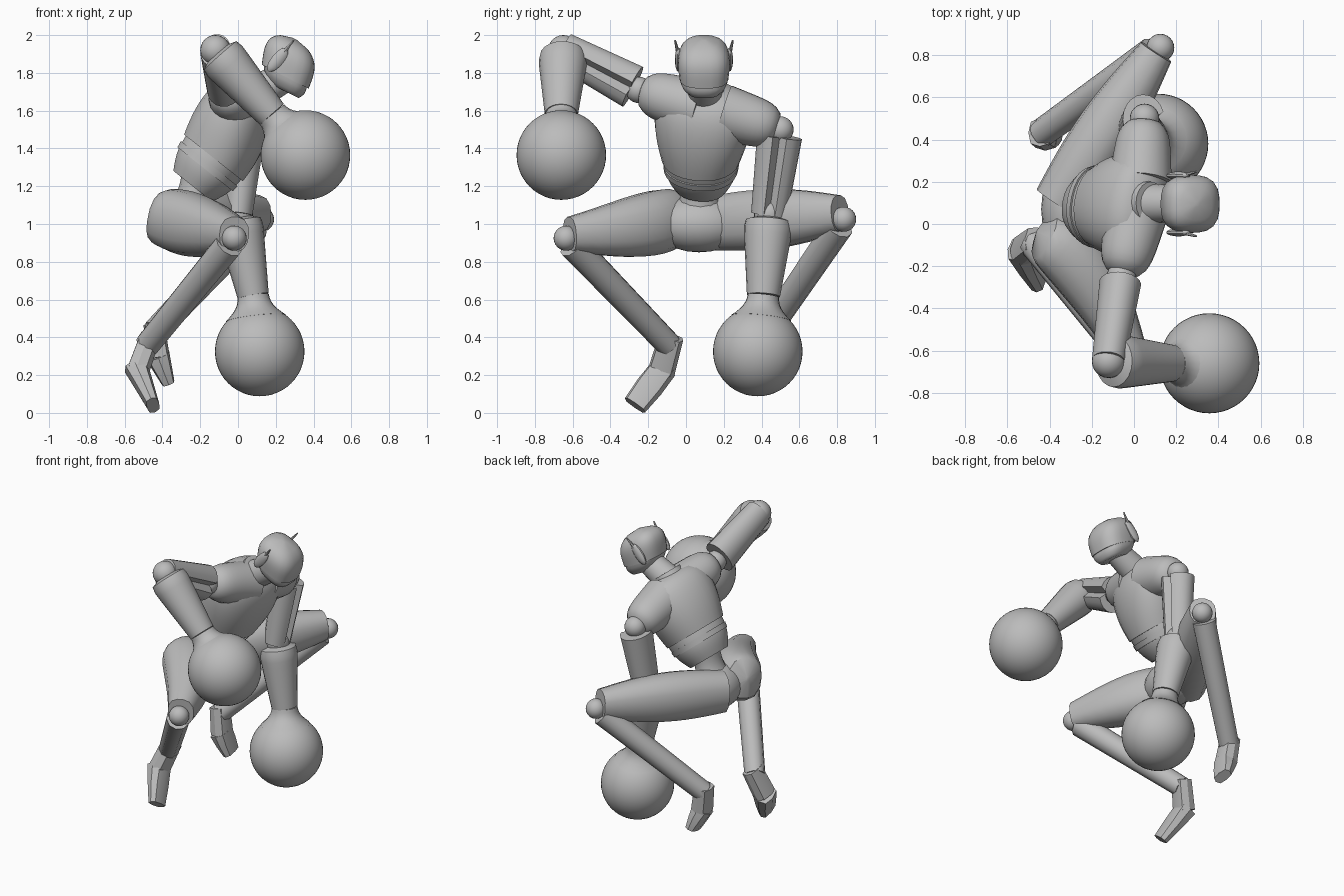
import bpy, bmesh, math
from mathutils import Vector

cube = bpy.data.objects.get("Cube")
if cube:
    bpy.data.objects.remove(cube, do_unlink=True)

GREY = (.5, .5, .5, 1)
matte_grey = bpy.data.materials.new("matte_grey")
matte_grey.use_nodes = True
matte_grey.diffuse_color = GREY
matte_grey.node_tree.nodes["Principled BSDF"].inputs["Base Color"].default_value = GREY


def finish(name, bm, angle=40):
    bmesh.ops.recalc_face_normals(bm, faces=bm.faces)
    mesh = bpy.data.meshes.new(name)
    bm.to_mesh(mesh)
    bm.free()
    mesh.materials.append(matte_grey)
    part = bpy.data.objects.new(name, mesh)
    bpy.context.collection.objects.link(part)
    bpy.ops.object.select_all(action='DESELECT')
    part.select_set(True)
    bpy.context.view_layer.objects.active = part
    bpy.ops.object.shade_smooth_by_angle(angle=math.radians(angle))


def ball(name, centre, radius, stretch=(1, 1, 1), segments=24):
    bm = bmesh.new()
    bmesh.ops.create_uvsphere(bm, u_segments=segments, v_segments=segments // 2, radius=radius)
    bmesh.ops.scale(bm, vec=stretch, verts=bm.verts)
    bmesh.ops.translate(bm, vec=centre, verts=bm.verts)
    finish(name, bm)


def limb(name, start, end, first, last, bulge=0, depth=1, end_depth=None, bend=None,
         side=(0, 1, 0), axis=None, sides=20, power=2, round_start=0, round_end=0,
         groove=False, steps=12, angle=40):
    """Tapered tube along a curve; first and last are its half widths along side."""
    bm = bmesh.new()
    bend = bend or (start + end) / 2
    end_depth = end_depth or depth
    rings = []
    for i in range(steps + 1):
        t = i / steps
        centre = start.lerp(bend, t).lerp(bend.lerp(end, t), t)
        along = (axis or (bend - start).lerp(end - bend, t)).normalized()
        across = Vector(side)
        across = (across - along * across.dot(along)).normalized()
        front = along.cross(across)
        width = first + (last - first) * t + bulge * math.sin(math.pi * t)
        if round_end:
            width *= max(math.sqrt(1 - t ** round_end), .1)
        if round_start:
            width *= max(math.sqrt(1 - (1 - t) ** round_start), .1)
        thick = width * (depth + (end_depth - depth) * t)
        ring = []
        for k in range(sides):
            a = math.tau * k / sides
            c, s = math.cos(a), math.sin(a)
            r = (abs(c) ** power + abs(s) ** power) ** (-1 / power)
            if groove and k == 0:
                r /= 2
            ring.append(bm.verts.new(centre + across * c * r * width + front * s * r * thick))
        rings.append(ring)
    for low, high in zip(rings, rings[1:]):
        for k in range(sides):
            bm.faces.new((low[k - 1], low[k], high[k], high[k - 1]))
    bm.faces.new(rings[0])
    bm.faces.new(rings[-1])
    finish(name, bm, angle)


# Torso, leaning forward with tilted shoulders
lean = Vector((.62, 0, .78))
shoulder_line = Vector((.13, .66, -.12))
hips = Vector((-.28, .07, 1))
belly = Vector((-.24, .08, 1.2))
ribs = Vector((-.13, .08, 1.35))
throat = Vector((.08, .1, 1.73))
torso = dict(side=shoulder_line, axis=lean, sides=28, power=2.2)
limb("abdomen", belly, ribs, .14, .2, bulge=.015, depth=.92, **torso)
limb("abdomen_strap", belly.lerp(ribs, .6), belly.lerp(ribs, .8), .195, .2, depth=.95, steps=1, **torso)
limb("chest", ribs, throat, .207, .25, bulge=.03, depth=.95, end_depth=.6,
     round_end=8, angle=60, **torso)
limb("waist", ribs.lerp(belly, .7), hips, .11, .17, bulge=-.03, depth=.85, sides=12)
ball("pelvis", hips, 1, (.16, .24, .15))

# Neck and head, with the helmet standing proud of the jaw
chin = Vector((.245, .095, 1.705))
brow = Vector((.25, .095, 1.78))
crown = Vector((.3, .095, 1.98))
head = dict(axis=Vector((.45, 0, .88)), sides=24, power=2.8, angle=60)
limb("neck", throat - lean * .1, brow, .1, .08, steps=4)
limb("collar", throat - lean * .1, throat, .115, .1, depth=.9, steps=2)
limb("jaw", chin, brow, .085, .128, bulge=.01, steps=4, **head)
limb("helmet", brow, crown, .13, .14, bulge=.005, depth=1.07, round_end=4, **head)
for label, out in (("right", -1), ("left", 1)):
    ear = Vector((.21, .095 + out * .135, 1.87))
    tilt = Vector((.05, 0, .06))
    tip = ear + tilt * 1.7 + Vector((0, out * .018, 0))
    limb(label + "_ear_pad", ear - tilt, ear + tilt, .02, .02, depth=1.8,
         round_start=4, round_end=4, sides=10)
    limb(label + "_antenna", ear + tilt / 2, tip, .012, .005, sides=6, steps=2)

# Arms: each has its shoulder, elbow, wrist and fist positions
arms = {
    "right": (Vector((-.06, -.25, 1.71)), Vector((-.12, -.65, 1.92)),
              Vector((.18, -.66, 1.58)), Vector((.357, -.66, 1.365))),
    "left": (Vector((.05, .5, 1.5)), Vector((0, .44, 1.05)),
             Vector((.08, .41, .62)), Vector((.115, .38, .325))),
}
chest_sides = {"right": Vector((.02, .08, 1.61)), "left": Vector((.03, .2, 1.59))}
forward = Vector((1, 0, -.2))
for label, (shoulder, elbow, wrist, fist) in arms.items():
    limb(label + "_shoulder", chest_sides[label], shoulder, .15, .12, round_end=7, side=forward)
    ball(label + "_shoulder_joint", shoulder, .07)
    limb(label + "_upper_arm", shoulder.lerp(elbow, .08), elbow, .1, .08,
         depth=1.2, side=forward, groove=True)
    ball(label + "_elbow", elbow, .08)
    limb(label + "_forearm", elbow, wrist, .138, .088, depth=.95, round_start=20)
    limb(label + "_wrist", wrist, wrist.lerp(fist, .4), .083, .16, bulge=-.02, steps=6)
    ball(label + "_fist", fist, .237, segments=48)

# Thighs
right_knee = Vector((-.02, -.635, .925))
left_knee = Vector((.125, .835, 1.025))
limb("right_thigh", Vector((-.46, -.04, 1.06)), right_knee + Vector((0, .02, .02)), .12, .085,
     bulge=.05, depth=1.1, bend=Vector((-.25, -.1, .99)), side=(1, .5, 0),
     sides=14, power=2.5, round_start=20)
limb("left_thigh", Vector((-.36, .1, 1)), left_knee + Vector((-.02, -.02, .03)), .12, .085,
     bulge=.035, depth=1.15, side=(1, -.5, 0), sides=14, power=2.5)

# Lower legs and angular pointed feet
legs = {
    "right": (right_knee, Vector((-.48, -.09, .36)),
              Vector((-.53, -.13, .22)), Vector((-.45, -.27, .04))),
    "left": (left_knee, Vector((-.44, .43, .43)),
             Vector((-.42, .42, .29)), Vector((-.37, .45, .16))),
}
for label, (knee, ankle, heel, toe) in legs.items():
    ball(label + "_knee", knee, .066)
    limb(label + "_shin", knee.lerp(ankle, .06), ankle, .078, .068,
         side=(1, 1, 0), sides=10)
    foot = dict(side=(1, 0, .3), sides=8, power=3, steps=2, angle=25)
    limb(label + "_ankle", ankle.lerp(heel, -.3), heel, .055, .06, depth=1.2, **foot)
    limb(label + "_foot", heel.lerp(toe, -.1), toe, .065, .035, depth=1.1, end_depth=1.9, **foot)
